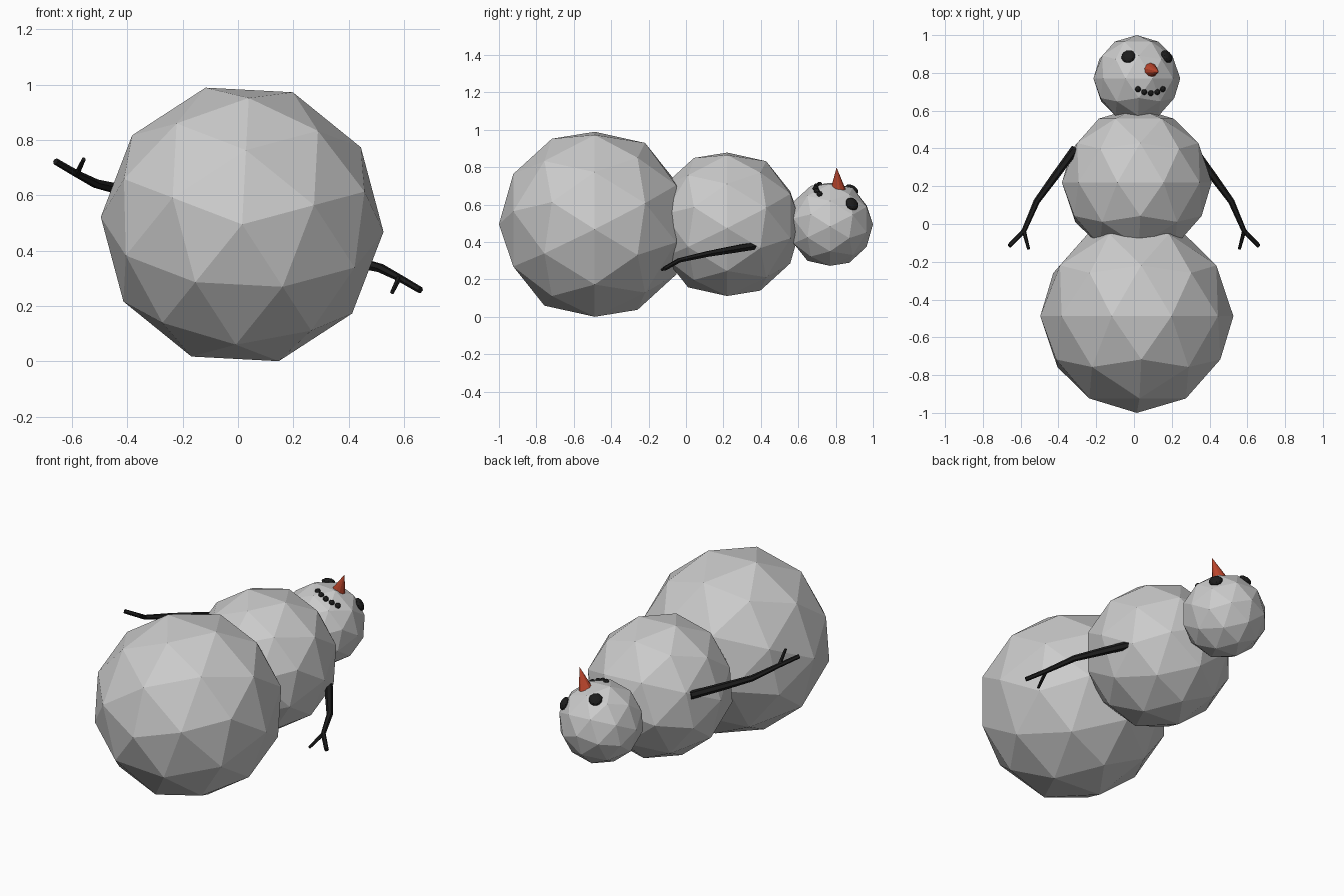
import bpy, math
from mathutils import Matrix, Vector

if "Cube" in bpy.data.objects:
    bpy.data.objects.remove(bpy.data.objects["Cube"])

# Figure lies on its back: local up -> +y, local front -> +z, rolled about its axis
s, c = math.sin(math.radians(21)), math.cos(math.radians(21))
FRAME = Matrix(((c, -s, 0, 0.015), (0, 0, 1, 0), (-s, -c, 0, 0.495), (0, 0, 0, 1)))


def material(name, rgb):
    m = bpy.data.materials.new(name)
    m.diffuse_color = (*rgb, 1)
    m.use_nodes = True
    m.node_tree.nodes["Principled BSDF"].inputs["Base Color"].default_value = m.diffuse_color
    return m


BLACK = material("coal", (0.012, 0.012, 0.012))
ORANGE = material("carrot", (0.5, 0.06, 0.025))


def ball(name, center, radius, mat=None, sub=2, flat=None):
    """Icosphere in the figure's frame; flat squashes it along its outward direction."""
    bpy.ops.mesh.primitive_ico_sphere_add(subdivisions=sub, radius=radius)
    ob = bpy.context.object
    ob.name = name
    m = Matrix.Translation(center)
    if flat:
        out = Vector(center) - HEAD
        m = m @ out.to_track_quat('Z', 'Y').to_matrix().to_4x4() @ Matrix.Diagonal((1, 1, flat, 1))
    ob.matrix_world = FRAME @ m
    if mat:
        ob.data.materials.append(mat)
    return ob


# Three snowballs
HEAD = Vector((0, 0, 0.77))
ball("bottom_ball", (0, 0, -0.488), 0.512)
ball("middle_ball", (0, 0, 0.22), 0.397)
ball("head", HEAD, 0.23)

# Eyes
for side, x in (("left", -0.109), ("right", 0.109)):
    ball(side + "_eye", (x, -0.158, 0.887), 0.038, BLACK, 2, 0.55)

# Mouth pebbles on an arc
for i, (x, z) in enumerate(((-0.07, -0.056), (-0.037, -0.071), (0, -0.077), (0.037, -0.071), (0.07, -0.056))):
    y = -math.sqrt(0.219 ** 2 - x * x - z * z)
    ball(f"mouth_pebble_{i + 1}", (x, y, 0.77 + z), 0.016, BLACK, 2)

# Carrot nose
base, tip = Vector((0, -0.175, 0.814)), Vector((0, -0.325, 0.805))
bpy.ops.mesh.primitive_cone_add(vertices=10, radius1=0.048, radius2=0, depth=(tip - base).length)
nose = bpy.context.object
nose.name = "nose"
nose.matrix_world = FRAME @ Matrix.Translation((base + tip) / 2) @ (tip - base).to_track_quat('Z', 'Y').to_matrix().to_4x4()
nose.data.materials.append(ORANGE)

# Twig arms: (x, y, z, radius); the left arm is the right one turned half round
ARM = [(0.31, 0.40, 0.385, 0.023), (0.42, 0.25, 0.36, 0.021), (0.515, 0.12, 0.337, 0.017),
       (0.583, -0.037, 0.302, 0.013), (0.66, -0.116, 0.257, 0.012)]
THUMB = [(0.583, -0.037, 0.302, 0.011), (0.558, -0.132, 0.25, 0.008)]
for side, k in (("right", 1), ("left", -1)):
    cu = bpy.data.curves.new(side + "_arm", 'CURVE')
    cu.dimensions = '3D'
    cu.bevel_depth = 1
    cu.bevel_resolution = 1
    cu.use_fill_caps = True
    for path in (ARM, THUMB):
        sp = cu.splines.new('POLY')
        sp.use_smooth = False
        sp.points.add(len(path) - 1)
        for p, (x, y, z, r) in zip(sp.points, path):
            p.co = (k * x, y, 0.49 + k * (z - 0.49), 1)
            p.radius = r
    cu.materials.append(BLACK)
    bpy.context.collection.objects.link(bpy.data.objects.new(side + "_arm", cu))
